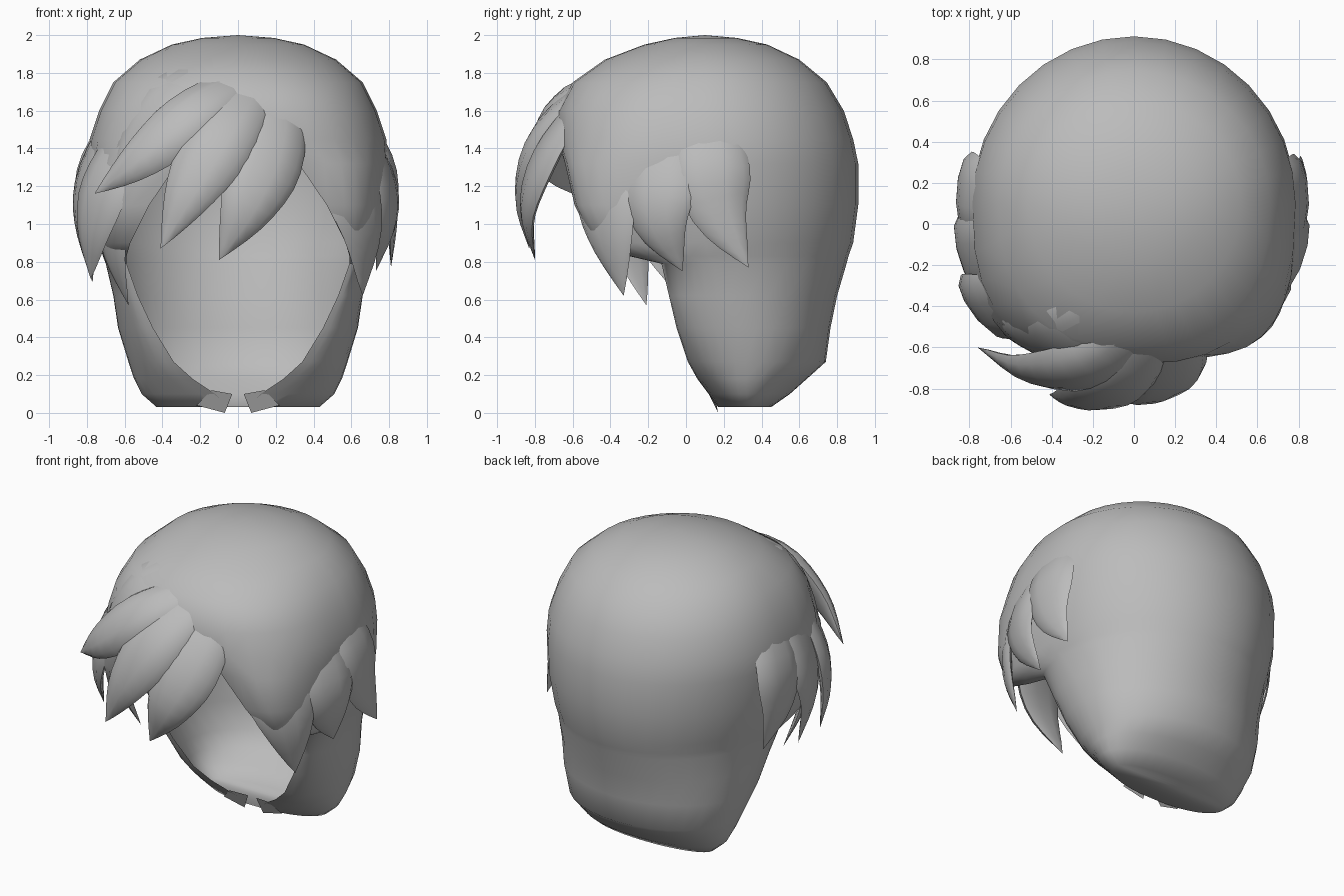
import bpy, bmesh, math
from mathutils import Vector

if "Cube" in bpy.data.objects:
    bpy.data.objects.remove(bpy.data.objects["Cube"])

grey = bpy.data.materials.new("hair_grey")
grey.diffuse_color = (0.5, 0.5, 0.5, 1)
grey.use_nodes = True
grey.node_tree.nodes["Principled BSDF"].inputs["Base Color"].default_value = grey.diffuse_color
CENTRE = Vector((0, 0.1, 1.15))


def finish(bm, name, angle=50):
    bmesh.ops.remove_doubles(bm, verts=bm.verts, dist=0.0005)
    bmesh.ops.recalc_face_normals(bm, faces=bm.faces)
    me = bpy.data.meshes.new(name)
    bm.to_mesh(me)
    bm.free()
    me.materials.append(grey)
    ob = bpy.data.objects.new(name, me)
    bpy.context.collection.objects.link(ob)
    bpy.ops.object.select_all(action='DESELECT')
    ob.select_set(True)
    bpy.context.view_layer.objects.active = ob
    bpy.ops.object.shade_smooth_by_angle(angle=math.radians(angle))
    return ob


def spline(pts, t):
    """Catmull-Rom point on a path, t in 0..1"""
    n = len(pts) - 1
    i = min(int(t * n), n - 1)
    u = t * n - i
    b, c = pts[i], pts[i + 1]
    a = pts[i - 1] if i > 0 else b * 2 - c
    d = pts[i + 2] if i + 2 <= n else c * 2 - b
    return 0.5 * (2 * b + (c - a) * u + (2 * a - 5 * b + 4 * c - d) * u * u
                  + (3 * b - a - 3 * c + d) * u ** 3)


# Cap: open rings, each (z, half width, y of widest, back y, rim x, rim y, front squareness)
RINGS = [
    (0.03, .43, .33, .45, .05, .17, 1), (0.10, .51, .32, .55, .12, .12, 1),
    (0.18, .55, .32, .64, .24, .06, 1), (0.27, .58, .32, .74, .34, .01, 1),
    (0.45, .635, .28, .765, .45, -.05, 1), (0.62, .66, .22, .80, .53, -.09, 1),
    (0.79, .70, .15, .85, .59, -.13, 1), (0.83, .715, .12, .86, .59, -.30, .9),
    (0.90, .74, .10, .885, .57, -.49, .8), (1.10, .78, .10, .912, .47, -.59, .75),
    (1.32, .79, .10, .912, .32, -.64, .75), (1.45, .785, .10, .885, 0, -.68, .75),
    (1.60, .735, .10, .835, 0, -.68, .78), (1.75, .66, .10, .745, 0, -.60, .85),
    (1.87, .52, .10, .60, 0, -.43, 1), (1.95, .35, .10, .43, 0, -.22, 1),
    (1.985, .19, .10, .27, 0, -.06, 1),
]


def ring_points(z, w, ym, yb, xr, yf, e):
    half = []
    for i in range(8):                       # rim to widest point
        s = math.pi / 2 * (1 - i / 8)
        half.append((xr + (w - xr) * abs(math.cos(s)) ** e, ym - (ym - yf) * math.sin(s) ** e, z))
    for i in range(9):                       # widest point to back
        s = math.pi / 2 * i / 8
        half.append((w * math.cos(s), ym + (yb - ym) * math.sin(s), z))
    return half + [(-x, y, h) for x, y, h in reversed(half[:-1])]


bm = bmesh.new()
rows = [[bm.verts.new(p) for p in ring_points(*r)] for r in RINGS]
for a, b in zip(rows, rows[1:]):
    for i in range(len(a) - 1):
        bm.faces.new((a[i], a[i + 1], b[i + 1], b[i]))
top = bm.verts.new((0, .1, 2))
for i in range(len(rows[-1]) - 1):
    bm.faces.new((rows[-1][i], rows[-1][i + 1], top))
# nape floor
n = len(rows[0])
for i in range(n // 2):
    bm.faces.new((rows[0][i], rows[0][i + 1], rows[0][n - 2 - i], rows[0][n - 1 - i])
                 if i < n // 2 - 1 else
                 (rows[0][i], rows[0][i + 1], rows[0][n - 1 - i]))
# two small points at the front of the nape
for s in (-1, 1):
    pts = [bm.verts.new(p) for p in ((s * .14, .11, .12), (s * .03, .15, .10),
                                     (s * .07, .17, 0), (s * .22, .16, .04))]
    bm.faces.new(pts)
finish(bm, "hair_cap")


# Tapered lens-section lock of hair; the root sinks into the cap, the tip is pointed
def lock(name, path, width, thick, steps=12, sides=10):
    pts = [Vector(p) for p in path]
    bm = bmesh.new()
    rows = []
    for k in range(steps):
        t = k / steps
        p = spline(pts, t)
        tan = (spline(pts, t + 0.02) - p).normalized()
        side = tan.cross(p - CENTRE).normalized()
        out = side.cross(tan).normalized()
        rise = math.sin(min(1, t / 0.45) * math.pi / 2)
        fall = 1 - max(0, (t - 0.45) / 0.55) ** 1.5
        w = width * (0.55 + 0.45 * rise) * fall
        h = thick * (0.2 + 0.8 * rise) * fall
        row = []
        for j in range(sides):
            a = math.tau * j / sides
            bulge = h if math.sin(a) > 0 else h * 0.4
            row.append(bm.verts.new(p + side * w * math.cos(a) + out * bulge * math.sin(a)))
        rows.append(row)
    tip = bm.verts.new(pts[-1])
    for j in range(sides):
        m = (j + 1) % sides
        for a, b in zip(rows, rows[1:]):
            bm.faces.new((a[j], a[m], b[m], b[j]))
        bm.faces.new((rows[-1][j], rows[-1][m], tip))
    bm.faces.new(rows[0])
    finish(bm, name)


# Fringe swept to one side
lock("fringe_lock_inner", [(.22, -.46, 1.76), (.17, -.69, 1.42), (.05, -.82, 1.10), (-.10, -.80, .81)], .20, .08)
lock("fringe_lock_middle", [(.12, -.46, 1.78), (-.06, -.73, 1.50), (-.25, -.84, 1.18), (-.41, -.83, .87)], .19, .08)
lock("fringe_lock_outer", [(.08, -.44, 1.79), (-.20, -.66, 1.60), (-.50, -.70, 1.36), (-.76, -.60, 1.16)], .17, .09)
lock("fringe_lock_top", [(-.02, -.30, 1.87), (-.30, -.50, 1.69), (-.52, -.53, 1.42), (-.70, -.46, 1.10)], .21, .08)

# Locks over the right side
lock("right_front_lock", [(.42, -.36, 1.68), (.57, -.42, 1.28), (.66, -.40, .95), (.66, -.33, .62)], .21, .06)
lock("right_middle_lock", [(.58, -.10, 1.68), (.74, -.14, 1.28), (.78, -.13, 1.0), (.73, -.02, .75)], .20, .06)
lock("right_rear_lock", [(.58, .08, 1.70), (.76, .13, 1.36), (.80, .18, 1.06), (.81, .33, .77)], .20, .06)

# Locks over the left side
lock("left_front_lock", [(-.50, -.34, 1.64), (-.67, -.40, 1.28), (-.76, -.38, .98), (-.78, -.32, .71)], .20, .07)
lock("left_middle_lock", [(-.60, -.12, 1.68), (-.76, -.14, 1.30), (-.80, -.16, 1.00), (-.77, -.10, .69)], .21, .06)
lock("left_inner_lock", [(-.60, -.32, 1.30), (-.66, -.32, 1.05), (-.65, -.28, .82), (-.58, -.21, .57)], .13, .04)
lock("left_rear_lock", [(-.58, .08, 1.70), (-.77, .14, 1.36), (-.81, .18, 1.06), (-.76, .26, .78)], .20, .06)
